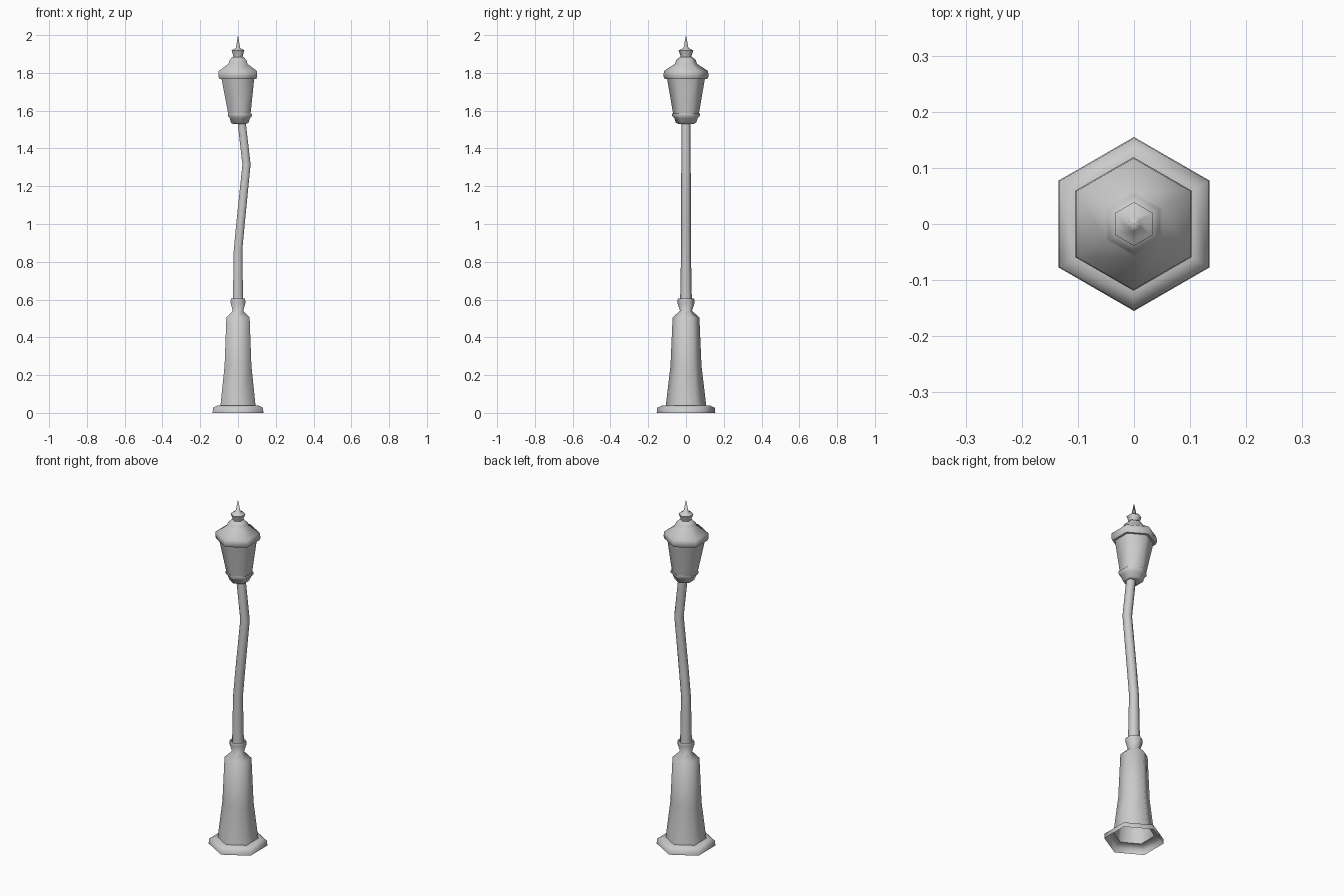
import bpy, bmesh
from math import sin, cos, pi, radians

if "Cube" in bpy.data.objects:
    bpy.data.objects.remove(bpy.data.objects["Cube"])


def hex_loft(name, rings, cap_bottom=False, cap_top=False):
    """Loft hexagonal rings given as (radius, centre x, z); radius 0 makes a tip."""
    bm = bmesh.new()
    prev = None
    first = None
    for r, cx, z in rings:
        if r == 0:
            ring = [bm.verts.new((cx, 0, z))]
        else:
            ring = [bm.verts.new((cx + r * cos(pi / 2 + k * pi / 3),
                                  r * sin(pi / 2 + k * pi / 3), z)) for k in range(6)]
        if prev:
            for k in range(6):
                n = (k + 1) % 6
                if len(ring) == 1:
                    bm.faces.new((prev[k], prev[n], ring[0]))
                else:
                    bm.faces.new((prev[k], prev[n], ring[n], ring[k]))
        first = first or ring
        prev = ring
    if cap_bottom:
        bm.faces.new(first[::-1])
    if cap_top:
        bm.faces.new(prev)
    me = bpy.data.meshes.new(name)
    bm.to_mesh(me)
    bm.free()
    ob = bpy.data.objects.new(name, me)
    bpy.context.collection.objects.link(ob)
    bpy.context.view_layer.objects.active = ob
    ob.select_set(True)
    bpy.ops.object.shade_smooth_by_angle(angle=radians(62))
    ob.select_set(False)
    return ob


# Hollow pedestal: foot plate, flared body, shoulder and neck collar
hex_loft("pedestal", [
    (0.155, 0, 0.0), (0.153, 0, 0.027), (0.125, 0, 0.04), (0.107, 0, 0.04),
    (0.082, 0, 0.25), (0.071, 0, 0.505), (0.032, 0, 0.54),
    (0.046, 0, 0.585), (0.043, 0, 0.605), (0.03, 0, 0.57)])

# Bent pole
hex_loft("pole", [
    (0.032, 0, 0.55), (0.026, 0, 0.86), (0.026, 0.013, 1.0),
    (0.025, 0.045, 1.315), (0.025, 0.018, 1.55)])

# Lantern holder and collar
hex_loft("lantern_collar", [
    (0.040, 0.009, 1.53), (0.053, 0.009, 1.535), (0.062, 0.010, 1.56),
    (0.074, 0.010, 1.572), (0.073, 0.009, 1.585), (0.058, 0.008, 1.578)],
    cap_bottom=True, cap_top=True)

# Tapered lantern glass
hex_loft("lantern_glass", [
    (0.066, 0.008, 1.57), (0.101, -0.001, 1.775)])

# Lantern roof
hex_loft("lantern_roof", [
    (0.098, -0.001, 1.768), (0.113, -0.001, 1.768), (0.119, -0.001, 1.782),
    (0.117, -0.001, 1.81), (0.058, 0, 1.848), (0.052, 0, 1.868),
    (0.034, 0, 1.884)],
    cap_bottom=True, cap_top=True)

# Finial with spike
hex_loft("finial", [
    (0.028, 0, 1.88), (0.030, 0, 1.893), (0.039, 0, 1.918),
    (0.034, 0, 1.922), (0.013, 0, 1.932), (0, 0, 2.0)])
